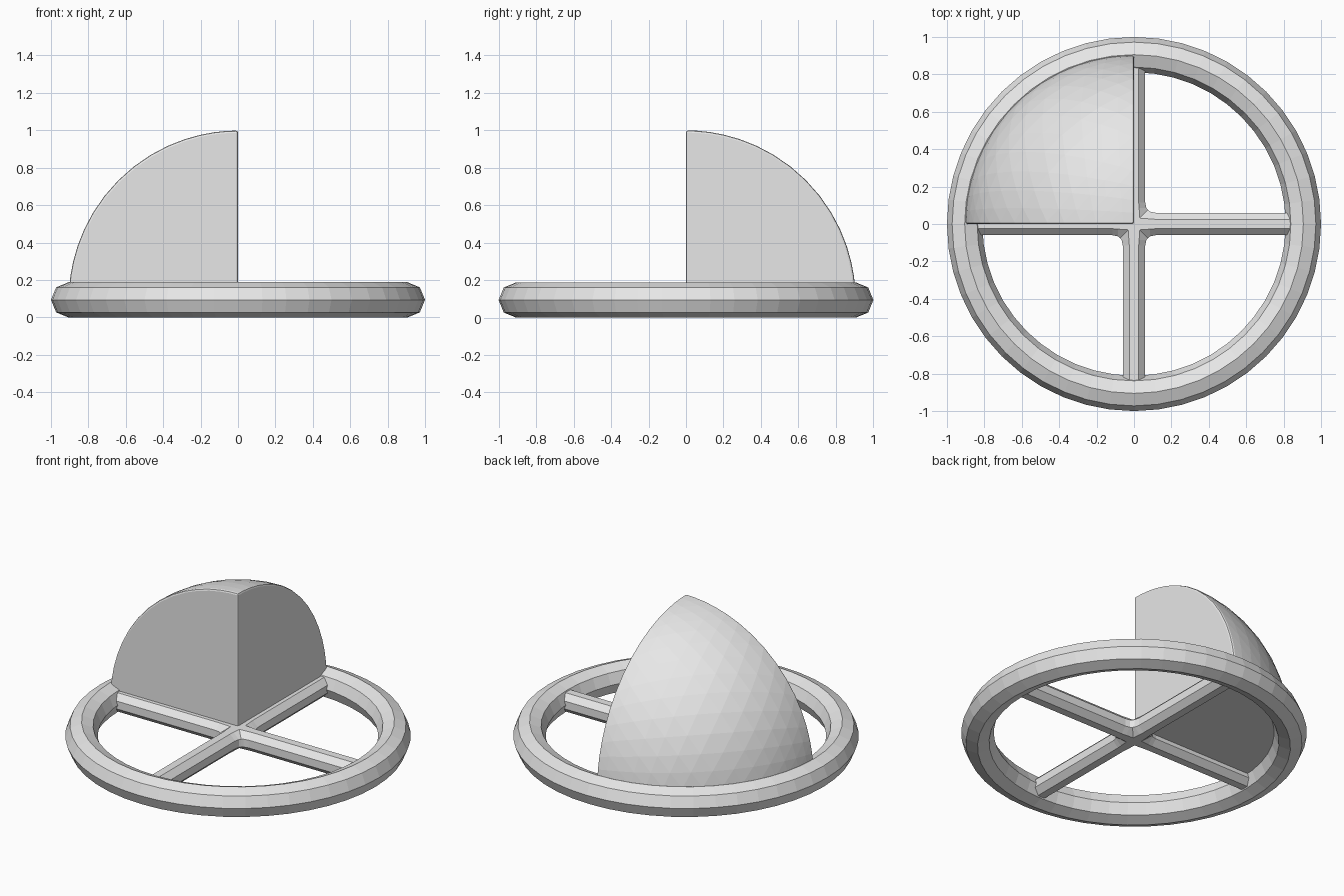
import bpy, bmesh, math
from mathutils import Vector

cube = bpy.data.objects.get("Cube")
if cube:
    bpy.data.objects.remove(cube, do_unlink=True)

MID = 0.0935          # height of the ring's centre line
RING_R = 0.9055       # ring centre-line radius
TUBE = 0.0945

GREY = (0.8, 0.8, 0.8, 1)
mat = bpy.data.materials.new("light grey")
mat.use_nodes = True
mat.diffuse_color = GREY
mat.node_tree.nodes["Principled BSDF"].inputs["Base Color"].default_value = GREY


def finish(name, bm):
    bmesh.ops.remove_doubles(bm, verts=bm.verts, dist=1e-5)
    bmesh.ops.recalc_face_normals(bm, faces=bm.faces)
    mesh = bpy.data.meshes.new(name)
    bm.to_mesh(mesh)
    bm.free()
    mesh.materials.append(mat)
    obj = bpy.data.objects.new(name, mesh)
    obj.location.z = MID
    bpy.context.collection.objects.link(obj)
    return obj


# Ring: octagonal tube swept round a circle
bm = bmesh.new()
section = [bm.verts.new((RING_R + TUBE * math.cos(i * math.pi / 4), 0,
                         TUBE * math.sin(i * math.pi / 4))) for i in range(8)]
edges = [bm.edges.new((section[i], section[(i + 1) % 8])) for i in range(8)]
bmesh.ops.spin(bm, geom=section + edges, axis=(0, 0, 1), cent=(0, 0, 0),
               angle=2 * math.pi, steps=48, use_merge=True)
finish("base_ring", bm)

# Spokes: four octagonal bars, mitred and filleted where they meet
bm = bmesh.new()
RADIUS = 0.06 / math.cos(math.pi / 8)
for turn in range(4):
    c, s = round(math.cos(turn * math.pi / 2)), round(math.sin(turn * math.pi / 2))
    rows = []
    for i in range(8):
        a = (i + 0.5) * math.pi / 4
        w, z = RADIUS * math.cos(a), RADIUS * math.sin(a)
        path = [(0.84, w), (0.115, w), (0.085, w * 1.1),
                (abs(w) * 1.25, w * 1.25)]
        rows.append([bm.verts.new((x * c - y * s, x * s + y * c, z)) for x, y in path])
    for i in range(8):
        p, q = rows[i], rows[(i + 1) % 8]
        for k in range(3):
            bm.faces.new((p[k], p[k + 1], q[k + 1], q[k]))
        # Top and bottom flats run on to the centre
        if abs(p[0].co.z - q[0].co.z) < 1e-4 and abs(p[0].co.z) > 0.05:
            hub = bm.verts.new((0, 0, p[0].co.z))
            bm.faces.new((p[3], hub, q[3]))
    bm.faces.new([r[0] for r in rows])
finish("cross_spokes", bm)

# Dome: one eighth of a ball, with softly rounded edges
bm = bmesh.new()
corners = [bm.verts.new(v) for v in ((-1, 0, 0), (0, 1, 0), (0, 0, 1))]
bm.faces.new(corners)
bmesh.ops.subdivide_edges(bm, edges=bm.edges[:], cuts=15, use_grid_fill=True)
for v in bm.verts:
    v.co = v.co.normalized() * RING_R
origin = bm.verts.new((0, 0, 0))
for axis in range(3):
    rim = [v for v in bm.verts if v is not origin and abs(v.co[axis]) < 1e-5]
    j, k = (axis + 1) % 3, (axis + 2) % 3
    rim.sort(key=lambda v: math.atan2(abs(v.co[j]), abs(v.co[k])))
    bm.faces.new(rim + [origin])
bmesh.ops.recalc_face_normals(bm, faces=bm.faces)
sharp = [e for e in bm.edges if e.calc_face_angle(0) > math.radians(50)]
bmesh.ops.bevel(bm, geom=sharp, offset=0.012, offset_type='OFFSET',
                segments=2, profile=0.5, affect='EDGES')
finish("dome_octant", bm)
